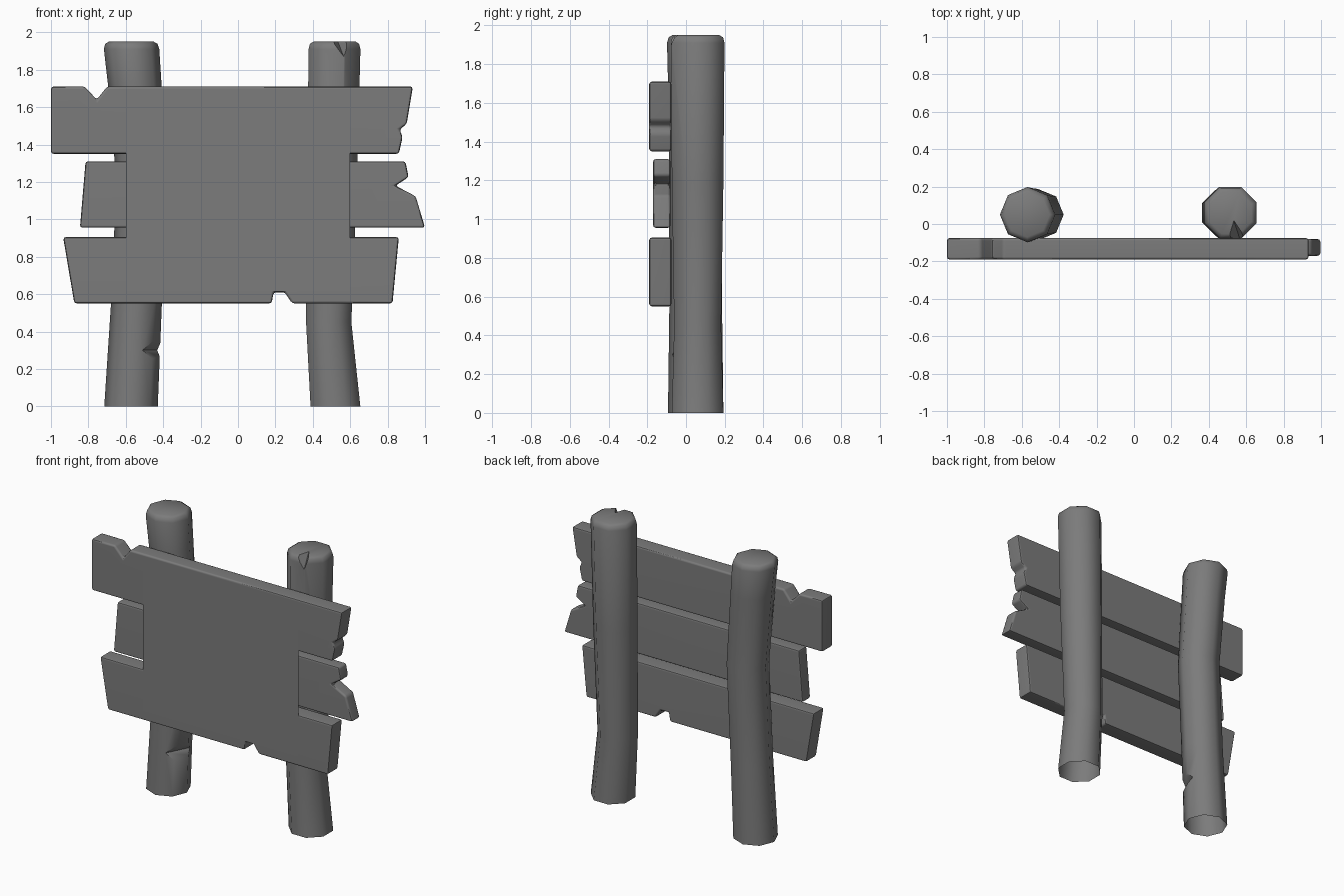
import bpy, bmesh, math
from mathutils import Vector

cube = bpy.data.objects.get("Cube")
if cube:
    bpy.data.objects.remove(cube)

grey = bpy.data.materials.new("weathered_grey")
grey.use_nodes = True
grey.diffuse_color = (0.2, 0.2, 0.2, 1)
grey.node_tree.nodes["Principled BSDF"].inputs["Base Color"].default_value = (0.2, 0.2, 0.2, 1)


def add_object(name, bm):
    bmesh.ops.recalc_face_normals(bm, faces=bm.faces)
    mesh = bpy.data.meshes.new(name)
    bm.to_mesh(mesh)
    bm.free()
    mesh.materials.append(grey)
    obj = bpy.data.objects.new(name, mesh)
    bpy.context.collection.objects.link(obj)
    return obj


def select(obj):
    bpy.ops.object.select_all(action='DESELECT')
    obj.select_set(True)
    bpy.context.view_layer.objects.active = obj


def plank(name, outline, front, back):
    """Extrude an x-z outline, then round its edges."""
    bm = bmesh.new()
    face = bm.faces.new([bm.verts.new((x, front, z)) for x, z in outline])
    ext = bmesh.ops.extrude_face_region(bm, geom=[face])
    moved = [v for v in ext["geom"] if isinstance(v, bmesh.types.BMVert)]
    bmesh.ops.translate(bm, verts=moved, vec=(0, back - front, 0))
    obj = add_object(name, bm)
    select(obj)
    bevel = obj.modifiers.new("round", 'BEVEL')
    bevel.width = 0.014
    bevel.segments = 2
    bevel.limit_method = 'ANGLE'
    bpy.ops.object.modifier_apply(modifier="round")
    bpy.ops.object.shade_smooth_by_angle(angle=math.radians(40))
    obj.modifiers.new("flat_faces", 'WEIGHTED_NORMAL').keep_sharp = True


def post(name, y, turn, rings, notch):
    """Loft octagon rings (z, x, radius), cut a notch, open the foot."""
    bm = bmesh.new()
    loops = []
    for z, x, r in rings:
        angles = [turn + i * math.tau / 8 for i in range(8)]
        loops.append([bm.verts.new((x + r * math.cos(a), y + r * math.sin(a), z)) for a in angles])
    for low, high in zip(loops, loops[1:]):
        for i in range(8):
            j = (i + 1) % 8
            bm.faces.new((low[i], low[j], high[j], high[i]))
    bm.faces.new(loops[0])
    bm.faces.new(loops[-1])
    obj = add_object(name, bm)

    # notch cutter
    bm = bmesh.new()
    for p in notch:
        bm.verts.new(p)
    bmesh.ops.convex_hull(bm, input=bm.verts)
    cutter = add_object(name + "_cutter", bm)
    cutter.hide_render = True
    select(obj)
    cut = obj.modifiers.new("notch", 'BOOLEAN')
    cut.operation = 'DIFFERENCE'
    cut.solver = 'EXACT'
    cut.object = cutter
    bpy.ops.object.modifier_apply(modifier="notch")
    bpy.data.objects.remove(cutter)

    # open underside
    bm = bmesh.new()
    bm.from_mesh(obj.data)
    foot = [f for f in bm.faces if all(v.co.z < 0.001 for v in f.verts)]
    bmesh.ops.delete(bm, geom=foot, context='FACES_ONLY')
    bm.to_mesh(obj.data)
    bm.free()
    bpy.ops.object.shade_smooth_by_angle(angle=math.radians(50))


# Boards
plank("top_plank", [(-1, 1.71), (-.82, 1.71), (-.755, 1.64), (-.70, 1.71), (.935, 1.71),
                    (.902, 1.51), (.864, 1.48), (.88, 1.44), (.86, 1.35), (-1, 1.35)], -.19, -.075)
plank("middle_plank", [(-.815, 1.31), (.895, 1.31), (.912, 1.225), (.842, 1.18),
                       (.95, 1.123), (1, .955), (-.845, .955)], -.17, -.08)
plank("bottom_plank", [(-.935, .905), (.86, .905), (.826, .55), (.29, .55), (.25, .61),
                       (.19, .61), (.18, .55), (-.875, .55)], -.19, -.075)

# Thin notice sheet across the boards
bm = bmesh.new()
bm.faces.new([bm.verts.new((x, -.191, z)) for x, z in
              ((-.6, .615), (.6, .615), (.6, 1.695), (-.6, 1.695))])
sheet = add_object("notice_sheet", bm)
if sheet.data.polygons[0].normal.y > 0:
    sheet.data.flip_normals()

# Right post, with a wedge chopped from its inner front side
out = Vector((.108, -.054, 0))
wedge = []
for p in (Vector((-.53, -.11, .3)), Vector((-.43, .09, .3))):
    wedge += [p, p + out + Vector((0, 0, .15)), p + out - Vector((0, 0, .15))]
post("right_post", .05, 0,
     [(0, -.572, .143), (.55, -.543, .136), (1.2, -.513, .137), (1.71, -.551, .143),
      (1.91, -.569, .148), (1.938, -.57, .14), (1.95, -.571, .12)], wedge)

# Left post, with a split in the front of its top
post("left_post", .06, math.pi / 8,
     [(0, .521, .144), (.45, .485, .131), (1.2, .503, .144), (1.91, .516, .15),
      (1.938, .516, .142), (1.95, .516, .122)],
     [(.53, .03, 1.96), (.585, -.14, 1.82), (.47, -.14, 1.97), (.65, -.14, 1.97)])
